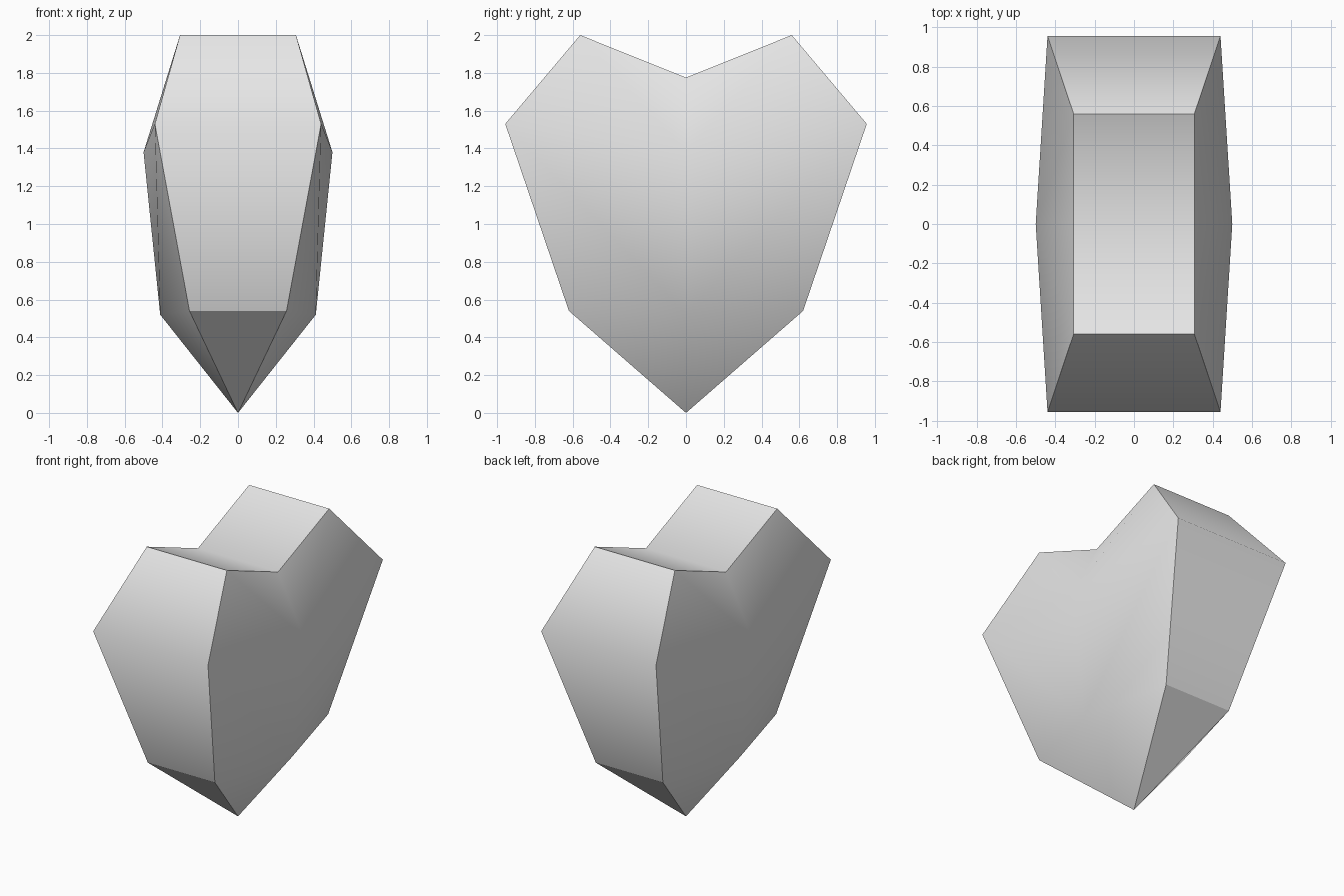
import bpy
import bmesh

cube = bpy.data.objects.get("Cube")
if cube:
    bpy.data.objects.remove(cube, do_unlink=True)

# Plain grey stone material
grey = bpy.data.materials.new("grey")
grey.use_nodes = True
colour = (0.8, 0.8, 0.8, 1)
grey.diffuse_color = colour
grey.node_tree.nodes["Principled BSDF"].inputs["Base Color"].default_value = colour

bm = bmesh.new()

# Heart outline: half width, depth, height
tip = bm.verts.new((0, 0, 0))
outline = {"low": (0.257, 0.62, 0.54), "wide": (0.44, 0.957, 1.53),
           "lobe": (0.307, 0.56, 2.0)}
centre = {"notch": (0.307, 0, 1.775), "bulge": (0.5, 0, 1.38),
          "belly": (0.412, 0, 0.52)}
v = {}
for sx in (-1, 1):
    for name, (x, y, z) in centre.items():
        v[name, sx] = bm.verts.new((sx * x, y, z))
    for sy in (-1, 1):
        for name, (x, y, z) in outline.items():
            v[name, sx, sy] = bm.verts.new((sx * x, sy * y, z))

rim, cheeks = [], []
for sy in (-1, 1):
    # Rim band, from the bottom tip up over the lobe to the notch
    rim.append(bm.faces.new((tip, v["low", -1, sy], v["low", 1, sy])))
    for a, b in (("low", "wide"), ("wide", "lobe")):
        rim.append(bm.faces.new((v[a, -1, sy], v[b, -1, sy], v[b, 1, sy], v[a, 1, sy])))
    rim.append(bm.faces.new((v["lobe", -1, sy], v["notch", -1],
                             v["notch", 1], v["lobe", 1, sy])))
    # Bulging cheeks on both sides
    for sx in (-1, 1):
        notch, bulge, belly = (v[n, sx] for n in centre)
        low, wide, lobe = (v[n, sx, sy] for n in outline)
        for tri in ((notch, lobe, bulge), (lobe, wide, bulge), (wide, belly, bulge),
                    (wide, low, belly), (low, tip, belly)):
            cheeks.append(bm.faces.new(tri))

bmesh.ops.recalc_face_normals(bm, faces=bm.faces[:])

# Smooth shading, with creases round the cheeks, lobe tops and lower rim
for face in bm.faces:
    face.smooth = True
for edge in bm.edges:
    borders = [f in rim for f in edge.link_faces]
    if any(borders) and not all(borders):
        edge.smooth = False
for sy in (-1, 1):
    for name in ("low", "lobe"):
        bm.edges.get((v[name, -1, sy], v[name, 1, sy])).smooth = False

mesh = bpy.data.meshes.new("heart_stone")
bm.to_mesh(mesh)
bm.free()
mesh.materials.append(grey)
heart = bpy.data.objects.new("heart_stone", mesh)
bpy.context.collection.objects.link(heart)
